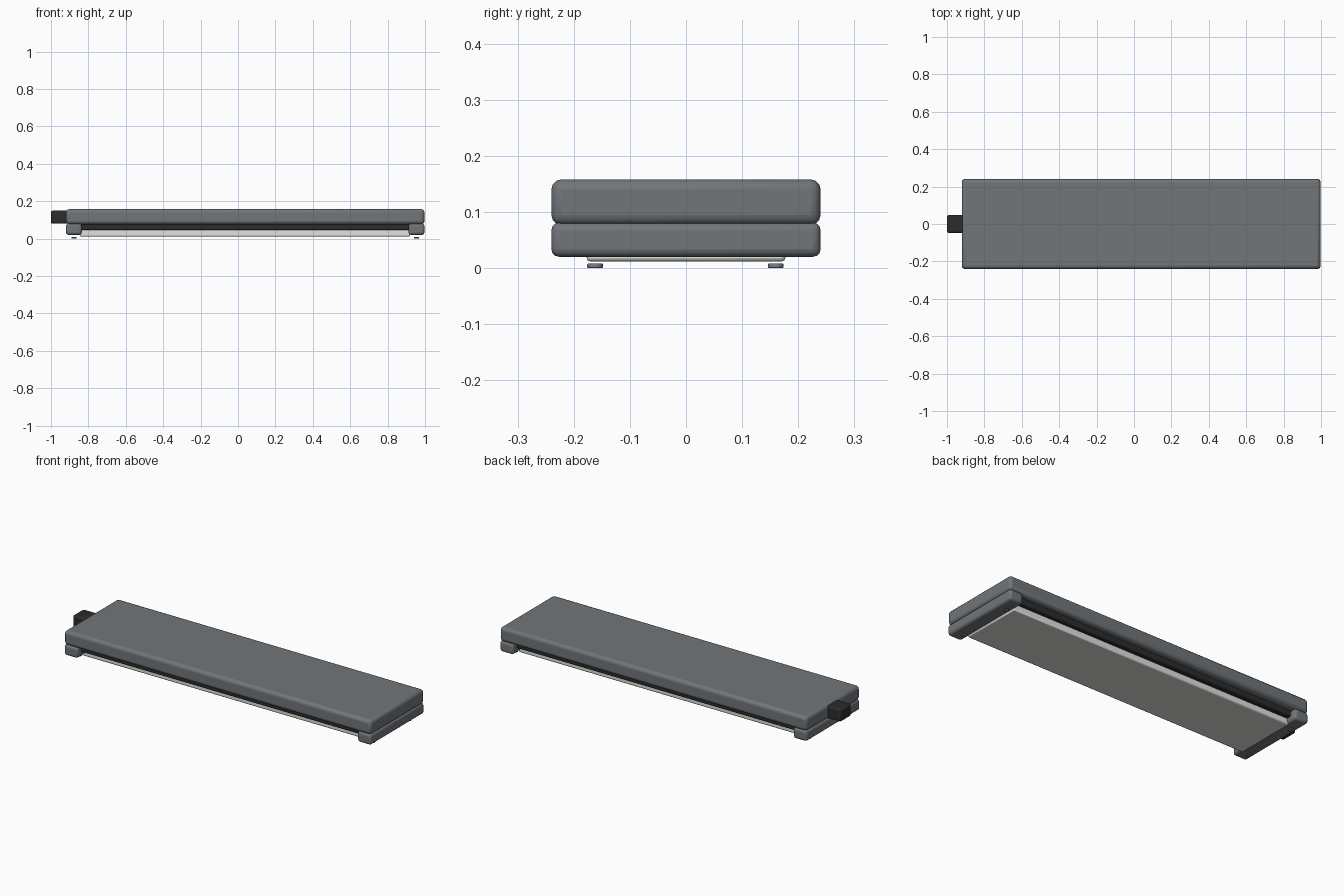
import bpy

if "Cube" in bpy.data.objects:
    bpy.data.objects.remove(bpy.data.objects["Cube"])

# Flat colours
def material(name, rgb):
    m = bpy.data.materials.new(name)
    m.diffuse_color = (*rgb, 1)
    m.use_nodes = True
    m.node_tree.nodes["Principled BSDF"].inputs["Base Color"].default_value = m.diffuse_color
    return m

GREY = material("slate_grey", (0.165, 0.18, 0.195))
BLACK = material("soft_black", (0.025, 0.025, 0.026))
WHITE = material("diffuser_white", (0.75, 0.75, 0.73))
STEEL = material("foot_grey", (0.2, 0.21, 0.22))


def finish(ob, name, mat, bevel, segments):
    """Name, colour, round the edges and smooth."""
    ob.name = name
    ob.data.materials.append(mat)
    mod = ob.modifiers.new("rounded_edges", 'BEVEL')
    mod.width, mod.segments, mod.limit_method = bevel, segments, 'ANGLE'
    bpy.ops.object.shade_smooth_by_angle(angle=0.6)
    return ob


def box(name, x, y, z, mat, bevel, segments=3):
    """Rounded box from (min, max) ranges."""
    spans = (x, y, z)
    bpy.ops.mesh.primitive_cube_add(size=1, location=[(a + b) / 2 for a, b in spans])
    ob = bpy.context.object
    ob.scale = [b - a for a, b in spans]
    bpy.ops.object.transform_apply(location=False, rotation=False, scale=True)
    return finish(ob, name, mat, bevel, segments)


# Long top shell
box("top_shell", (-0.92, 0.997), (-0.24, 0.24), (0.077, 0.158), GREY, 0.018)

# End blocks below the shell
box("left_end_block", (-0.92, -0.835), (-0.24, 0.24), (0.02, 0.081), GREY, 0.014)
box("right_end_block", (0.912, 0.997), (-0.24, 0.24), (0.02, 0.081), GREY, 0.014)

# Dark housing and the pale diffuser under it
box("lamp_housing", (-0.85, 0.925), (-0.205, 0.205), (0.046, 0.085), BLACK, 0.006, 2)
box("diffuser", (-0.845, 0.92), (-0.177, 0.177), (0.012, 0.052), WHITE, 0.006, 2)

# Cable connector on the left end
box("connector", (-1.0, -0.9), (-0.048, 0.048), (0.08, 0.15), BLACK, 0.01)

# Small round feet
for side, x in (("left", -0.877), ("right", 0.954)):
    for end, y in (("front", -0.162), ("back", 0.16)):
        bpy.ops.mesh.primitive_cylinder_add(vertices=24, radius=0.014, depth=0.008,
                                            location=(x, y, 0.004))
        finish(bpy.context.object, f"{side}_{end}_foot", STEEL, 0.002, 2)
